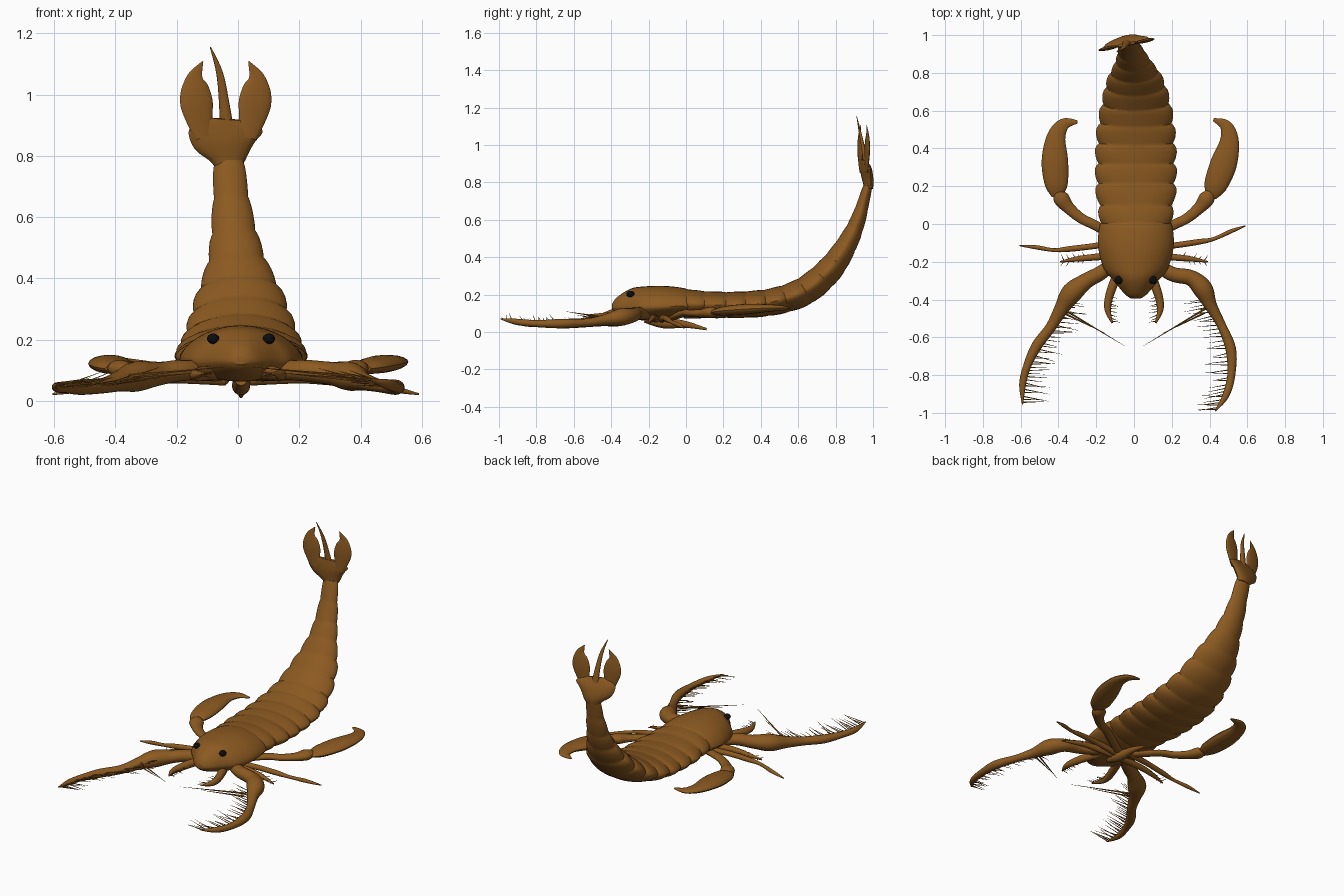
import bpy, bmesh, math, random
from mathutils import Vector, Matrix

random.seed(4)
if "Cube" in bpy.data.objects:
    bpy.data.objects.remove(bpy.data.objects["Cube"])


def material(name, colour):
    mat = bpy.data.materials.new(name)
    mat.use_nodes = True
    mat.diffuse_color = (*colour, 1)
    shader = next(n for n in mat.node_tree.nodes if n.type == "BSDF_PRINCIPLED")
    shader.inputs["Base Color"].default_value = (*colour, 1)
    shader.inputs["Roughness"].default_value = 0.7
    return mat


brown = material("shell brown", (0.262, 0.102, 0.015))
black = material("eye black", (0.004, 0.004, 0.005))
parts = []


def finish(name, bm, mat):
    bmesh.ops.recalc_face_normals(bm, faces=bm.faces)
    mesh = bpy.data.meshes.new(name)
    bm.to_mesh(mesh)
    bm.free()
    mesh.materials.append(mat)
    obj = bpy.data.objects.new(name, mesh)
    bpy.context.collection.objects.link(obj)
    parts.append(obj)


def spline_at(points, t):
    """Smooth interpolation of stations, t runs from 0 to 1."""
    last = len(points) - 1
    i = min(int(t * last), last - 1)
    f = t * last - i
    a, b, c, d = (points[max(0, min(last, i + k))] for k in (-1, 0, 1, 2))
    return [q + f / 2 * (r - p + f * (2 * p - 5 * q + 4 * r - s + f * (3 * (q - r) + s - p)))
            for p, q, r, s in zip(a, b, c, d)]


def smooth(points, steps=5):
    count = steps * (len(points) - 1)
    return [spline_at(points, k / count) for k in range(count + 1)]


def loft(name, stations, hint=None, flat=1.0, under=1.0, sides=16, lens=0.0):
    """Skin ovals along stations of x, y, z, half width and optional half height."""
    bm = bmesh.new()
    centres = [Vector(s[:3]) for s in stations]
    rings = []
    for i, s in enumerate(stations):
        along = (centres[min(i + 1, len(centres) - 1)] - centres[max(i - 1, 0)]).normalized()
        across = Vector(hint) if hint else along.cross(Vector((0, 0, 1)))
        across = (across - along * across.dot(along)).normalized()
        normal = across.cross(along)
        wide = max(s[3], 0.002)
        high = max(s[4], 0.002) if len(s) > 4 else wide * flat
        ring = []
        for k in range(sides):
            a = math.tau * k / sides
            rise = math.sin(a) * abs(math.sin(a)) ** lens
            lift = rise * high * (under if rise < 0 else 1)
            ring.append(bm.verts.new(centres[i] + across * wide * math.cos(a) + normal * lift))
        rings.append(ring)
    for a, b in zip(rings, rings[1:]):
        for k in range(sides):
            n = (k + 1) % sides
            bm.faces.new((a[k], a[n], b[n], b[k]))
    bm.faces.new(rings[0])
    bm.faces.new(rings[-1])
    finish(name, bm, brown)


def spines(name, pairs, radius=0.0035):
    """A set of thin thorns, each from a base point to a tip."""
    bm = bmesh.new()
    for base, tip in pairs:
        turn = (tip - base).to_track_quat("Z", "Y").to_matrix().to_4x4()
        bmesh.ops.create_cone(bm, segments=5, radius1=radius, radius2=0.0006, cap_ends=True,
                              depth=(tip - base).length,
                              matrix=Matrix.Translation((base + tip) / 2) @ turn)
    finish(name, bm, brown)


def comb(path, start, count, length, direction):
    pairs = []
    for k in range(count):
        base = Vector(spline_at(path, start + (1 - start) * k / count)[:3])
        jitter = Vector([random.uniform(-0.15, 0.15) for _ in range(3)])
        way = (Vector(direction) + jitter).normalized()
        pairs.append((base, base + way * length * random.uniform(0.75, 1.2)))
    return pairs


def on_side(points, side, turn=0, pivot=(0, 0)):
    """Swing a limb about its pivot, then mirror it to one side."""
    c, s = math.cos(math.radians(turn)), math.sin(math.radians(turn))
    result = []
    for x, y, *rest in points:
        dx, dy = x - pivot[0], y - pivot[1]
        result.append((side * (pivot[0] + c * dx - s * dy), pivot[1] + s * dx + c * dy, *rest))
    return result


# Head shield with a thin rim
loft("head_shield", smooth([
    (0.01, -0.395, 0.13, 0.025, 0.02), (0.01, -0.37, 0.13, 0.06, 0.055),
    (0.01, -0.30, 0.13, 0.118, 0.10), (0.01, -0.24, 0.13, 0.168, 0.112),
    (0.01, -0.12, 0.135, 0.20, 0.112), (0.01, -0.01, 0.14, 0.192, 0.095),
    (0.01, 0.03, 0.14, 0.165, 0.075)]), hint=(1, 0, 0), under=0.6, sides=32, lens=0.25)

# Segmented body and upturned tail, each plate flaring over the next
spine_line = [
    (0.01, -0.01, 0.15, 0.18, 0.078), (0.01, 0.16, 0.145, 0.205, 0.07),
    (0.01, 0.32, 0.147, 0.208, 0.07), (0.01, 0.48, 0.165, 0.203, 0.072),
    (0.01, 0.635, 0.22, 0.18, 0.075), (0.005, 0.765, 0.33, 0.145, 0.07),
    (-0.005, 0.855, 0.46, 0.094, 0.056), (-0.018, 0.92, 0.60, 0.066, 0.04),
    (-0.03, 0.972, 0.78, 0.048, 0.024)]
plates = 12
flare = ((0.0, 0.95), (0.12, 0.985), (0.3, 1.02), (0.55, 1.045), (0.75, 1.04), (0.92, 0.995))
rings = []
for plate in range(plates):
    for phase, swell in flare:
        x, y, z, w, h = spline_at(spine_line, (plate + phase) / plates)
        rings.append((x, y, z, w * swell, h * (1 + swell) / 2))
rings.append(spine_line[-1])
loft("segmented_body", rings, hint=(1, 0, 0), sides=32, lens=0.2)

# Tail fan with two lobes and a central spike, slightly twisted
twist = (1, 0.2, 0)
loft("tail_fan_base", smooth([
    (-0.03, 0.975, 0.765, 0.045, 0.022), (-0.033, 0.975, 0.80, 0.07, 0.026),
    (-0.04, 0.966, 0.85, 0.113, 0.024), (-0.04, 0.958, 0.89, 0.119, 0.016),
    (-0.037, 0.952, 0.92, 0.06, 0.008)]), hint=twist)
loft("tail_spike", smooth([
    (-0.035, 0.965, 0.87, 0.024), (-0.045, 0.95, 0.97, 0.017),
    (-0.06, 0.93, 1.07, 0.011), (-0.09, 0.912, 1.155, 0.002)]), hint=(1, 0, 0), flat=0.6)
for side, name in ((1, "left"), (-1, "right")):
    lobe = [(0.07, 0.86, 0.03), (0.085, 0.915, 0.043), (0.095, 0.97, 0.054),
            (0.1, 1.02, 0.046), (0.099, 1.06, 0.025), (0.075, 1.108, 0.002)]
    loft(name + "_tail_lobe", smooth([
        (side * x - 0.04, 0.95 + side * x * 0.2, z, w) for x, z, w in lobe]),
        hint=twist, flat=0.2)

# Eyes
for side, name in ((1, "left"), (-1, "right")):
    bm = bmesh.new()
    bmesh.ops.create_uvsphere(bm, u_segments=16, v_segments=10, radius=0.02)
    bmesh.ops.scale(bm, vec=(1, 1.1, 0.85), verts=bm.verts)
    bmesh.ops.translate(bm, vec=(0.01 + side * 0.091, -0.297, 0.203), verts=bm.verts)
    finish(name + "_eye", bm, black)

# Appendage on the underside
loft("belly_appendage", smooth([
    (0.01, -0.22, 0.07, 0.02), (0.01, -0.12, 0.05, 0.03),
    (0.01, 0.0, 0.04, 0.018), (0.01, 0.11, 0.015, 0.006)]))

# Great spiny arms, each side in its own pose
arms = {
    "left": [(0.05, -0.16, 0.09, 0.03), (0.19, -0.26, 0.10, 0.038), (0.30, -0.285, 0.09, 0.042),
             (0.365, -0.345, 0.08, 0.052), (0.405, -0.43, 0.065, 0.034), (0.46, -0.53, 0.05, 0.024),
             (0.512, -0.66, 0.045, 0.028), (0.515, -0.80, 0.045, 0.021),
             (0.485, -0.91, 0.055, 0.018), (0.43, -0.99, 0.07, 0.003)],
    "right": [(-0.05, -0.16, 0.09, 0.03), (-0.17, -0.255, 0.10, 0.038), (-0.25, -0.30, 0.09, 0.042),
              (-0.33, -0.365, 0.08, 0.055), (-0.385, -0.45, 0.065, 0.038), (-0.44, -0.545, 0.05, 0.028),
              (-0.515, -0.645, 0.045, 0.028), (-0.565, -0.75, 0.045, 0.021),
              (-0.59, -0.85, 0.045, 0.018), (-0.59, -0.955, 0.055, 0.003)]}

for side, name in ((1, "left"), (-1, "right")):
    arm = arms[name]
    loft(name + "_great_arm", smooth(arm), flat=0.9)
    spines(name + "_arm_spines", comb(arm, 0.4, 34, 0.125, (-side, -0.1, 0.2)))
    spines(name + "_long_spines", [
        (Vector((side * 0.375, -0.45, 0.08)), Vector((side * 0.05, -0.645, 0.11))),
        (Vector((side * 0.375, -0.47, 0.07)), Vector((side * 0.15, -0.58, 0.09)))], radius=0.006)

    # Small grasping limbs beside the snout
    palp = on_side([(0.07, -0.22, 0.09, 0.022), (0.11, -0.32, 0.09, 0.024),
                    (0.135, -0.40, 0.085, 0.021), (0.138, -0.46, 0.085, 0.016),
                    (0.115, -0.525, 0.09, 0.004)], side)
    loft(name + "_palp", smooth(palp))
    spines(name + "_palp_spines", comb(palp, 0.45, 9, 0.05, (-side, -0.2, 0)))

    # Short bristled legs
    short = on_side([(0.04, -0.16, 0.07, 0.02), (0.2, -0.175, 0.075, 0.018),
                     (0.3, -0.185, 0.065, 0.014), (0.39, -0.2, 0.05, 0.004)], side)
    loft(name + "_short_leg", smooth(short))
    spines(name + "_short_leg_spines",
           comb(short, 0.5, 5, 0.035, (side * 0.6, 1, 0)) + comb(short, 0.5, 5, 0.035, (side * 0.6, -1, 0)))

    # Slender walking legs
    walker = on_side([(0.04, -0.13, 0.07, 0.02), (0.2, -0.115, 0.075, 0.016),
                      (0.34, -0.095, 0.065, 0.015), (0.42, -0.08, 0.055, 0.010),
                      (0.51, -0.04, 0.038, 0.011), (0.59, -0.01, 0.022, 0.003)],
                     side, 0 if side > 0 else -15, (0.2, -0.12))
    loft(name + "_walking_leg", smooth(walker))

    # Swimming legs ending in paddles
    loft(name + "_swimming_leg", smooth(on_side([
        (0.04, -0.1, 0.07, 0.025), (0.2, -0.01, 0.10, 0.026), (0.28, 0.03, 0.10, 0.027),
        (0.345, 0.085, 0.10, 0.032), (0.385, 0.135, 0.105, 0.042),
        (0.405, 0.175, 0.11, 0.02)], side)), flat=0.7)
    paddle = [(0.41, 0.14, 0.105, 0.025), (0.43, 0.2, 0.112, 0.06), (0.475, 0.32, 0.122, 0.07),
              (0.505, 0.44, 0.128, 0.05), (0.485, 0.52, 0.128, 0.032), (0.42, 0.553, 0.128, 0.008)]
    loft(name + "_paddle", smooth(on_side(paddle, side, 0 if side > 0 else 17, (0.4, 0.14))),
         flat=0.4)

# Smooth shading that keeps the plate edges crisp
bpy.ops.object.select_all(action="DESELECT")
for obj in parts:
    obj.select_set(True)
bpy.context.view_layer.objects.active = parts[0]
bpy.ops.object.shade_smooth_by_angle(angle=math.radians(40))
